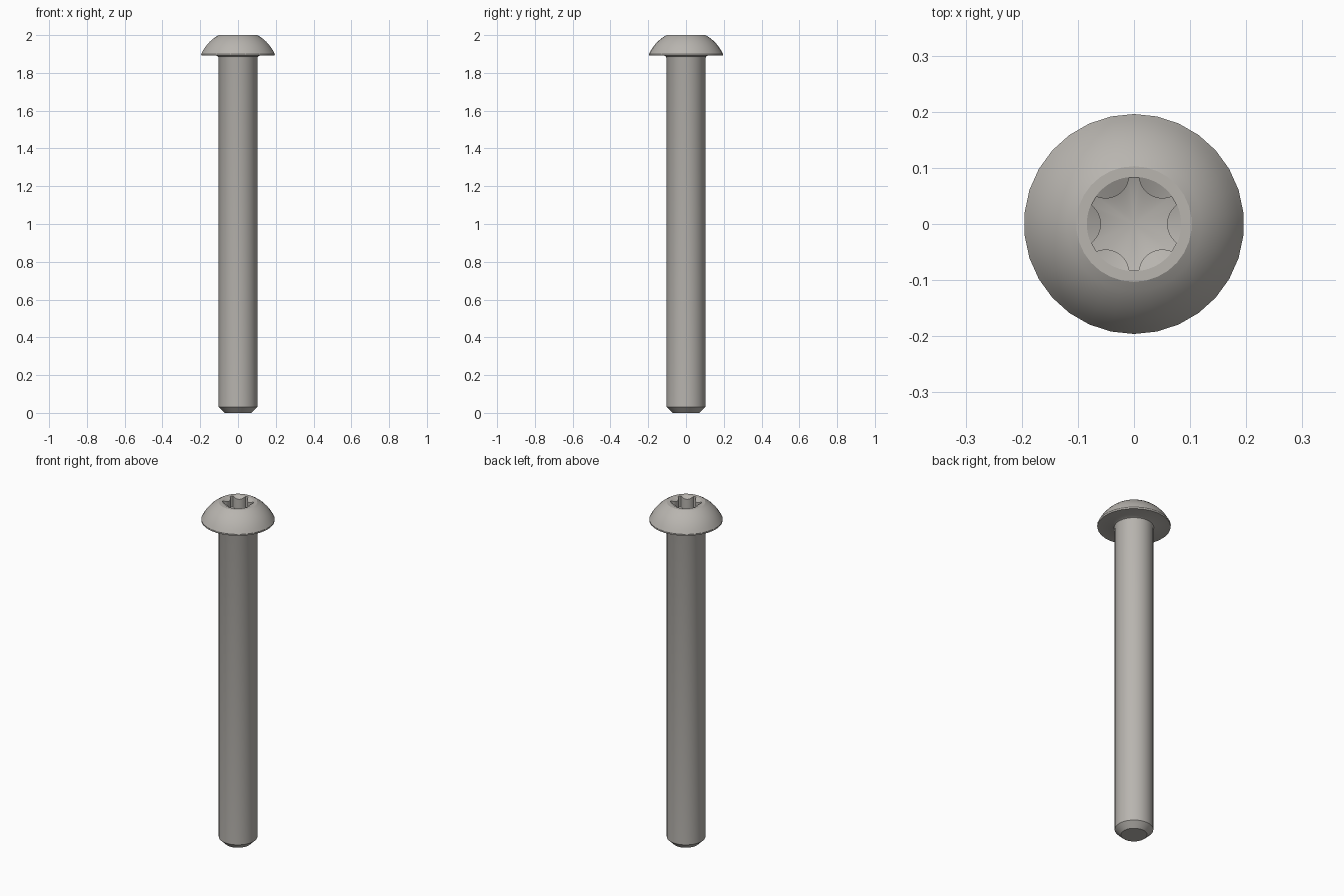
import bpy, bmesh, math

if "Cube" in bpy.data.objects:
    bpy.data.objects.remove(bpy.data.objects["Cube"])

SEG = 30            # sides of the turned body
SUB = 6             # socket points per body side
START = math.radians(6)

steel = bpy.data.materials.new("warm grey steel")
steel.diffuse_color = (0.48, 0.46, 0.43, 1)
steel.use_nodes = True
steel.node_tree.nodes["Principled BSDF"].inputs["Base Color"].default_value = steel.diffuse_color

bm = bmesh.new()


def ring(count, radius, height):
    """Closed ring of points; radius and height are functions of the angle."""
    verts = []
    for i in range(count):
        a = START + 2 * math.pi * i / count
        r = radius(a)
        verts.append(bm.verts.new((r * math.cos(a), r * math.sin(a), height(r))))
    return verts


def bridge(low, high):
    n = len(low)
    for i in range(n):
        j = (i + 1) % n
        bm.faces.new((low[i], low[j], high[j], high[i]))


# Turned body: chamfered tip, shaft, neck fillet, rim and domed head
profile = [(0.07, 0), (0.103, 0.032), (0.103, 1.878), (0.106, 1.887),
           (0.115, 1.891), (0.195, 1.891), (0.196, 1.9)]
dome_z = 1.813
a0 = math.atan2(1.9 - dome_z, 0.196)
a1 = math.atan2(2.0 - dome_z, 0.103)
for k in range(1, 8):
    a = a0 + (a1 - a0) * k / 7
    profile.append((0.2138 * math.cos(a), dome_z + 0.2138 * math.sin(a)))
profile[-1] = (0.103, 2.0)

rings = [ring(SEG, lambda a, r=r: r, lambda _, z=z: z) for r, z in profile]
for low, high in zip(rings, rings[1:]):
    bridge(low, high)
bm.faces.new(rings[0][::-1])


# Six-lobed socket outline: wide convex valleys between narrow tips
def lobe(a):
    t = (a + math.pi / 6) % (math.pi / 3) - math.pi / 6
    d, rho = 0.1008, 0.0418
    under = rho ** 2 - (d * math.sin(t)) ** 2
    return min(0.0825, d * math.cos(t) - math.sqrt(under)) if under > 0 else 0.0825


n = SEG * SUB
mouth = ring(n, lambda a: 0.084, lambda r: 2.0)
edge = ring(n, lobe, lambda r: 2.0 - (0.084 - r) * 0.5)
floor = ring(n, lobe, lambda r: 1.905 + r * 0.35)

# Flat top land joining the head to the socket mouth
top = rings[-1]
for i in range(SEG):
    inner = [mouth[(i * SUB + k) % n] for k in range(SUB, -1, -1)]
    bm.faces.new([top[i], top[(i + 1) % SEG]] + inner)

# Countersink, socket walls and conical floor
bridge(mouth, edge)
bridge(edge, floor)
centre = bm.verts.new((0, 0, 1.905))
for i in range(n):
    bm.faces.new((floor[i], floor[(i + 1) % n], centre))

bmesh.ops.recalc_face_normals(bm, faces=bm.faces[:])
mesh = bpy.data.meshes.new("button_head_screw")
bm.to_mesh(mesh)
bm.free()
mesh.materials.append(steel)

screw = bpy.data.objects.new("button_head_screw", mesh)
bpy.context.collection.objects.link(screw)
bpy.context.view_layer.objects.active = screw
screw.select_set(True)
bpy.ops.object.shade_smooth_by_angle(angle=math.radians(25))
